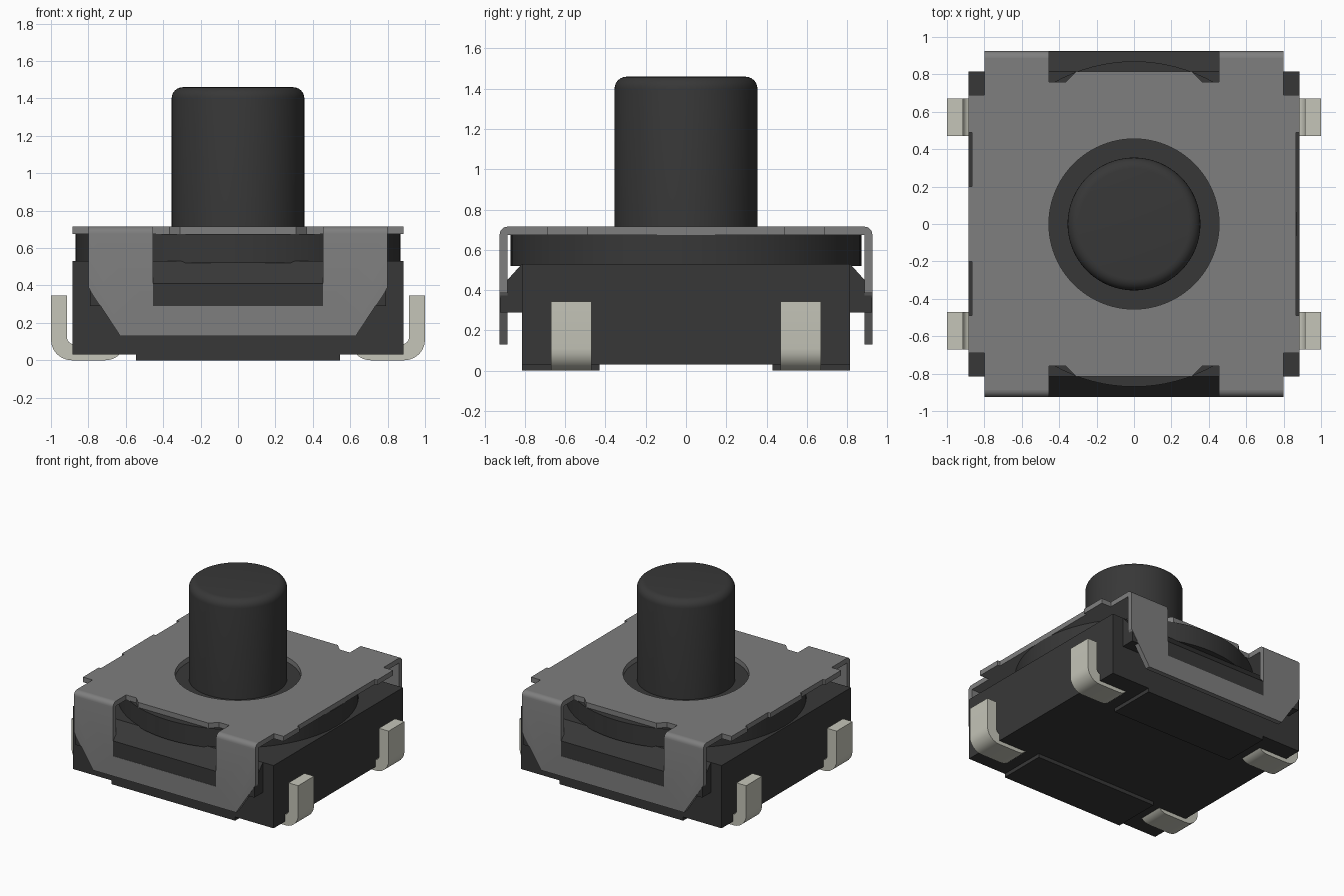
import bpy
import bmesh
import math

cube = bpy.data.objects.get("Cube")
if cube:
    bpy.data.objects.remove(cube, do_unlink=True)


def material(name, color):
    m = bpy.data.materials.new(name)
    m.use_nodes = True
    m.diffuse_color = (*color, 1)
    bsdf = next(n for n in m.node_tree.nodes if n.type == 'BSDF_PRINCIPLED')
    bsdf.inputs["Base Color"].default_value = (*color, 1)
    return m


BLACK = material("black plastic", (0.039, 0.039, 0.039))
STEEL = material("grey steel", (0.21, 0.21, 0.21))
TIN = material("tinned metal", (0.56, 0.56, 0.485))


def finish(name, bm, mat):
    bmesh.ops.recalc_face_normals(bm, faces=bm.faces[:])
    mesh = bpy.data.meshes.new(name)
    bm.to_mesh(mesh)
    bm.free()
    mesh.materials.append(mat)
    ob = bpy.data.objects.new(name, mesh)
    bpy.context.collection.objects.link(ob)
    return ob


def smooth(ob):
    bpy.ops.object.select_all(action='DESELECT')
    ob.select_set(True)
    bpy.context.view_layer.objects.active = ob
    bpy.ops.object.shade_smooth_by_angle(angle=math.radians(30))


def prism(name, pts, axis, lo, hi, mat, round_edge=None):
    """Extrude a 2D outline along an axis; optionally round chosen edges."""
    place = {'X': lambda a, b, d: (d, a, b),
             'Y': lambda a, b, d: (a, d, b),
             'Z': lambda a, b, d: (a, b, d)}[axis]
    bm = bmesh.new()
    ends = [[bm.verts.new(place(a, b, d)) for a, b in pts] for d in (lo, hi)]
    for ring in ends:
        bm.faces.new(ring)
    n = len(pts)
    for i in range(n):
        j = (i + 1) % n
        bm.faces.new((ends[0][i], ends[0][j], ends[1][j], ends[1][i]))
    if round_edge:
        chosen = [e for e in bm.edges if all(round_edge(v.co) for v in e.verts)]
        bmesh.ops.bevel(bm, geom=chosen, offset=0.038, segments=5,
                        profile=0.5, affect='EDGES')
    return finish(name, bm, mat)


def rect(x0, x1, y0, y1):
    return [(x0, y0), (x1, y0), (x1, y1), (x0, y1)]


def cylinder(name, radius, z0, z1, mat, fillet=0):
    bm = bmesh.new()
    bmesh.ops.create_cone(bm, cap_ends=True, segments=96, radius1=radius,
                          radius2=radius, depth=z1 - z0)
    bmesh.ops.translate(bm, vec=(0, 0, (z0 + z1) / 2), verts=bm.verts[:])
    if fillet:
        rim = [e for e in bm.edges if all(v.co.z > z1 - 0.001 for v in e.verts)]
        bmesh.ops.bevel(bm, geom=rim, offset=fillet, segments=6,
                        profile=0.5, affect='EDGES')
    ob = finish(name, bm, mat)
    smooth(ob)
    return ob


def arc(cx, cy, r, start, end, steps=6):
    angles = [math.radians(start + (end - start) * i / steps)
              for i in range(steps + 1)]
    return [(cx + r * math.cos(a), cy + r * math.sin(a)) for a in angles]


# Plastic housing and plunger
prism("housing", rect(-0.885, 0.885, -0.815, 0.815), 'Z', 0.03, 0.53, BLACK)
cylinder("round_collar", 0.87, 0.52, 0.674, BLACK)
cylinder("plunger", 0.355, 0.6, 1.46, BLACK, fillet=0.06)

# Cover plate outline, listed anticlockwise from the front
front_half = [(0.31, -0.815), (0.365, -0.76), (0.455, -0.76), (0.455, -0.887),
              (0.8, -0.887), (0.8, -0.69), (0.885, -0.69), (0.885, -0.49),
              (0.865, -0.49)]
right_side = front_half + [(x, -y) for x, y in reversed(front_half)]
left_side = [(-x, -y) for x, y in right_side]
middle = len(front_half)
left_tab = [(-0.865, 0.2), (-0.885, 0.2), (-0.885, -0.2), (-0.865, -0.2)]
outline = right_side + left_side[:middle] + left_tab + left_side[middle:]
plate = prism("cover_plate", outline, 'Z', 0.675, 0.715, STEEL)

# Round opening around the plunger
cutter = cylinder("opening_cutter", 0.455, 0.6, 0.8, STEEL)
cutter.hide_render = True
cutter.hide_viewport = True
cut = plate.modifiers.new("opening", 'BOOLEAN')
cut.operation = 'DIFFERENCE'
cut.solver = 'EXACT'
cut.object = cutter

# Folded clip: a U-shaped strap, catch ledge and foot strip on both faces
strap_half = [(0.455, 0.29), (0.455, 0.715), (0.8, 0.715), (0.8, 0.39),
              (0.63, 0.13)]
strap = strap_half + [(-x, z) for x, z in reversed(strap_half)]
for side, s in (("front", -1), ("back", 1)):
    ob = prism(side + "_clip_strap", strap, 'Y', s * 0.885, s * 0.925, STEEL,
               lambda co: co.z > 0.714 and abs(co.y) > 0.924)
    smooth(ob)
    ledge = [(s * y, z) for y, z in
             ((0.8, 0.29), (0.923, 0.29), (0.923, 0.41), (0.815, 0.53), (0.8, 0.53))]
    prism(side + "_catch_ledge", ledge, 'X', -0.79, 0.79, BLACK)
    prism(side + "_foot_strip", rect(-0.545, 0.545, *sorted((s * 0.43, s * 0.815))),
          'Z', 0, 0.04, BLACK)

# Bent solder terminals
terminal = (arc(0.71, 0.11, 0.11, 225, 270) + arc(0.89, 0.11, 0.11, 270, 360)
            + [(1.0, 0.345), (0.915, 0.345)]
            + arc(0.875, 0.125, 0.04, 0, -90) + [(0.66, 0.085)])
for side, sx in (("left", 1), ("right", -1)):
    for end, sy in (("front", -1), ("back", 1)):
        pts = [(sx * x, z) for x, z in terminal]
        ob = prism(f"{side}_{end}_terminal", pts, 'Y', sy * 0.47, sy * 0.67, TIN)
        smooth(ob)
